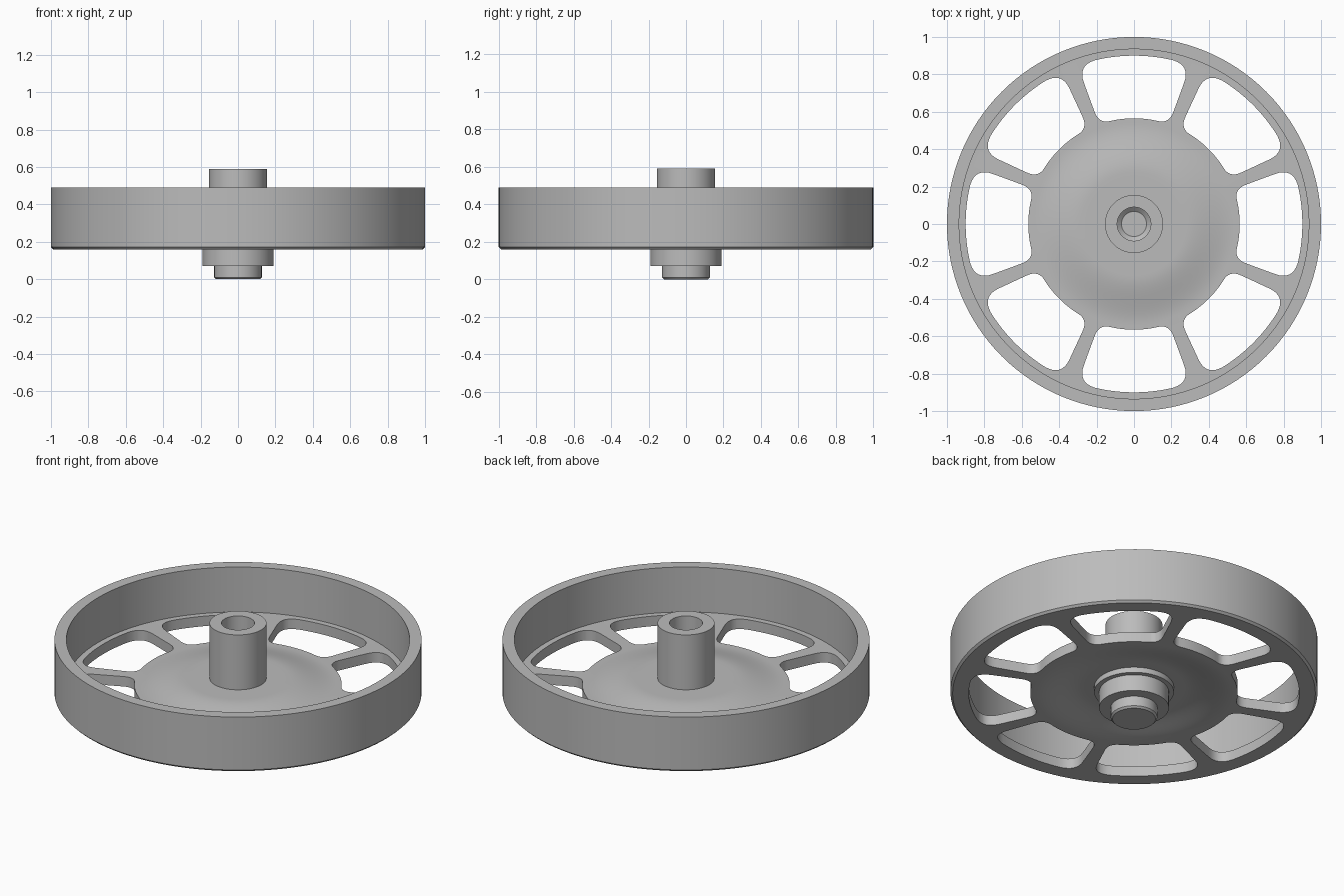
import bpy, bmesh
from math import sin, cos, pi, atan2, hypot
from mathutils import Vector, Matrix

cube = bpy.data.objects.get("Cube")
if cube:
    bpy.data.objects.remove(cube, do_unlink=True)

SEGMENTS = 128
grey = bpy.data.materials.new("plain grey")
grey.use_nodes = True
colour = (0.5, 0.5, 0.5, 1)
grey.diffuse_color = colour
grey.node_tree.nodes["Principled BSDF"].inputs["Base Color"].default_value = colour


def make_object(name, bm):
    bmesh.ops.remove_doubles(bm, verts=bm.verts, dist=1e-5)
    bmesh.ops.recalc_face_normals(bm, faces=bm.faces)
    mesh = bpy.data.meshes.new(name)
    bm.to_mesh(mesh)
    bm.free()
    mesh.materials.append(grey)
    obj = bpy.data.objects.new(name, mesh)
    bpy.context.collection.objects.link(obj)
    return obj


def lathe(name, profile, closed):
    """Spin a (radius, height) profile around the z axis."""
    bm = bmesh.new()
    verts = [bm.verts.new((r, 0, z)) for r, z in profile]
    pairs = list(zip(verts, verts[1:]))
    if closed:
        pairs.append((verts[-1], verts[0]))
    edges = [bm.edges.new(p) for p in pairs]
    bmesh.ops.spin(bm, geom=verts + edges, cent=(0, 0, 0), axis=(0, 0, 1),
                   angle=2 * pi, steps=SEGMENTS, use_duplicate=False)
    return make_object(name, bm)


def activate(obj):
    bpy.ops.object.select_all(action="DESELECT")
    obj.select_set(True)
    bpy.context.view_layer.objects.active = obj


def dome(r):
    """Rise of the web towards the hub, as a smooth S-curve."""
    t = min(max((0.54 - r) / 0.26, 0), 1)
    return 0.04 * t * t * (3 - 2 * t)


# Rim and domed web as one turned body
radii = [0.12] + [0.26 + 0.02 * i for i in range(15)]
top = [(r, 0.22 + dome(r)) for r in radii]
under = [(r, 0.16 + dome(r)) for r in reversed(radii)]
rim = [(0.935, 0.22), (0.935, 0.49), (1, 0.49), (1, 0.172), (0.988, 0.16)]
wheel = lathe("rim_and_web", top + rim + under, True)


# Outline of one window between spokes, with rounded corners
def arc(radius, start, end, n=12):
    return [Vector((radius * sin(a), radius * cos(a)))
            for a in (start + (end - start) * i / n for i in range(n + 1))]


def rounded(a, corner, b, n=8):
    return [a * (1 - t) ** 2 + corner * 2 * t * (1 - t) + b * t * t
            for t in (i / n for i in range(n + 1))]


outer, inner = Vector((0.302, 0.848)), Vector((0.187, 0.535))
side = (inner - outer).normalized()
outer_angle = atan2(outer.x, outer.y) - 0.11
inner_angle = atan2(inner.x, inner.y) - 0.11
outer_arc = arc(0.9, 0, outer_angle)
inner_arc = arc(0.565, inner_angle, 0)
half = (outer_arc + rounded(outer_arc[-1], outer, outer + side * 0.1)
        + rounded(inner - side * 0.07, inner, inner_arc[0]) + inner_arc)
outline = half + [Vector((-p.x, p.y)) for p in reversed(half)]
clean = []
for p in outline:
    if all((p - q).length > 1e-4 for q in clean):
        clean.append(p)

# Eight windows cut through the web
bm = bmesh.new()
for k in range(8):
    turn = Matrix.Rotation(k * pi / 4, 4, "Z")
    face = bm.faces.new([bm.verts.new(turn @ Vector((p.x, p.y, 0.1))) for p in clean])
    extruded = bmesh.ops.extrude_face_region(bm, geom=[face])
    moved = [v for v in extruded["geom"] if isinstance(v, bmesh.types.BMVert)]
    bmesh.ops.translate(bm, verts=moved, vec=(0, 0, 0.2))
cutter = make_object("window_cutter", bm)
cutter.hide_render = True
cut = wheel.modifiers.new("windows", "BOOLEAN")
cut.operation = "DIFFERENCE"
cut.solver = "EXACT"
cut.object = cutter
activate(wheel)
bpy.ops.object.modifier_apply(modifier=cut.name)
bpy.data.objects.remove(cutter, do_unlink=True)

# Hub: plug, stepped boss, collar and bored shaft
hub = lathe("hub", [
    (0, 0), (0.117, 0), (0.127, 0.01), (0.127, 0.07), (0.19, 0.07),
    (0.19, 0.168), (0.217, 0.168), (0.217, 0.23), (0.155, 0.23),
    (0.155, 0.59), (0.09, 0.59), (0.09, 0.1), (0.067, 0.08), (0, 0.08)], False)

for obj in (wheel, hub):
    activate(obj)
    bpy.ops.object.shade_smooth_by_angle(angle=pi / 6)
